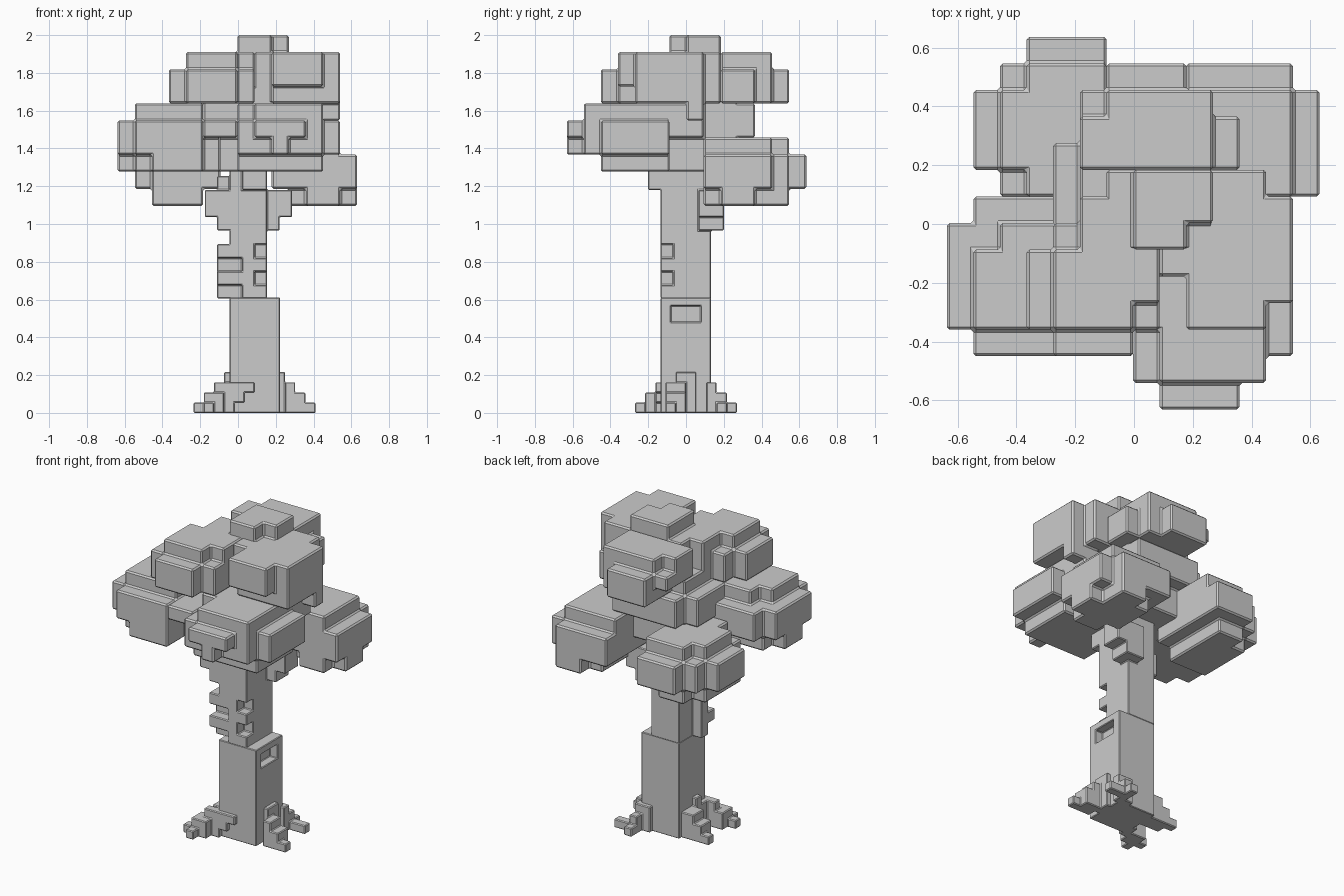
import bpy, bmesh

if "Cube" in bpy.data.objects:
    bpy.data.objects.remove(bpy.data.objects["Cube"])

def voxels(name, origin, cell, boxes, cuts=(), bevel=0.008):
    """Union of cell boxes (x0,x1,y0,y1,z0,z1), minus cuts, as one bevelled shell."""
    def fill(bs):
        return {(i, j, k) for a, b, c, d, e, f in bs
                for i in range(a, b) for j in range(c, d) for k in range(e, f)}
    cells = fill(boxes) - fill(cuts)
    bm = bmesh.new()
    verts = {}

    def vert(p):
        if p not in verts:
            verts[p] = bm.verts.new([o + c * n for o, c, n in zip(origin, cell, p)])
        return verts[p]
    for p in sorted(cells):
        for ax in range(3):
            for side in (0, 1):
                n = list(p)
                n[ax] += 2 * side - 1
                if tuple(n) in cells:
                    continue
                u, v = (ax + 1) % 3, (ax + 2) % 3
                quad = []
                for du, dv in ((0, 0), (1, 0), (1, 1), (0, 1)):
                    q = list(p)
                    q[ax] += side
                    q[u] += du
                    q[v] += dv
                    quad.append(vert(tuple(q)))
                bm.faces.new(quad if side else quad[::-1])
    me = bpy.data.meshes.new(name)
    bm.to_mesh(me)
    bm.free()
    ob = bpy.data.objects.new(name, me)
    bpy.context.collection.objects.link(ob)
    mod = ob.modifiers.new("edge_bevel", 'BEVEL')
    mod.width = bevel
    mod.segments = 1
    mod.limit_method = 'ANGLE'
    return ob

def leaves(name, boxes, cuts=()):
    return voxels(name, (-0.003, 0.003, 1.096), (0.0906, 0.0906, 0.0904), boxes, cuts, 0.009)

# Trunk: wide lower part with a hollow, narrower upper part with bark steps and branches
voxels("trunk_lower", (-0.044, -0.134, 0), (0.0532, 0.0532, 0.0436),
       [(0, 5, 0, 5, 0, 14)], [(4, 5, 1, 4, 11, 13)], 0.004)
voxels("trunk_upper", (-0.044, -0.134, 0.605), (0.066, 0.0668, 0.072),
       [(0, 3, 0, 4, 0, 11),
        (-1, 0, 1, 2, 0, 1), (-1, 0, 1, 2, 1, 4), (-1, 0, 0, 1, 3, 4), (-1, 0, 0, 1, 1, 2),
        (-1, 0, 0, 2, 5, 8), (-2, -1, 0, 2, 6, 8), (-1, 0, 1, 2, 7, 9),
        (3, 4, 3, 5, 5, 8), (4, 5, 3, 5, 6, 8), (2, 3, 4, 5, 5, 8),
        (1, 3, -1, 0, 8, 10)],
       [(2, 3, 0, 1, 3, 4), (2, 3, 0, 1, 1, 2), (0, 1, 0, 1, 2, 3), (0, 1, 0, 1, 0, 1)], 0.005)

# Roots stepping down around the base
voxels("roots", (-0.235, -0.27, 0), (0.0538, 0.054, 0.054),
       [(0, 2, 1, 2, 0, 1), (1, 2, 0, 1, 0, 1), (1, 3, 1, 3, 0, 2), (2, 6, 2, 3, 2, 3),
        (2, 5, 2, 3, 1, 2), (3, 4, 2, 4, 0, 3),
        (11, 12, 3, 4, 0, 1), (10, 11, 3, 5, 0, 2), (9, 10, 3, 5, 0, 3), (8, 9, 4, 6, 0, 4),
        (9, 11, 8, 9, 0, 1), (8, 9, 9, 10, 0, 1), (8, 9, 7, 9, 0, 2), (7, 9, 7, 8, 0, 3),
        (0, 1, 6, 7, 0, 1), (1, 2, 5, 7, 0, 2), (2, 4, 5, 7, 0, 3), (3, 4, 4, 5, 2, 4)],
       bevel=0.005)

# Lower foliage
leaves("foliage_back_left",
       [(-5, -1, 1, 6, 1, 3), (-6, -5, 2, 5, 1, 3), (-4, -1, 6, 7, 1, 3),
        (-5, -2, 1, 6, 0, 1), (-4, -1, 1, 6, 3, 4), (-5, -4, 2, 5, 3, 4)],
       [(-5, -4, 5, 6, 0, 1)])
leaves("foliage_back_right",
       [(2, 6, 1, 6, 1, 3), (6, 7, 1, 5, 1, 3), (4, 6, 1, 6, 0, 1), (6, 7, 2, 4, 0, 1),
        (3, 4, 2, 5, 0, 1), (2, 6, 1, 5, 3, 4)])

# Middle foliage
leaves("foliage_front_left",
       [(-6, -1, -4, 0, 2, 5), (-7, -6, -4, 0, 3, 5), (-6, -2, -5, -4, 3, 5),
        (-6, -1, 0, 1, 3, 5), (-7, -6, -3, -1, 2, 3), (-6, -2, -4, -1, 5, 6),
        (-5, -2, -5, -4, 2, 3), (-5, -1, -1, 0, 5, 6)],
       [(-2, -1, -4, -3, 2, 4)])
leaves("foliage_front_right",
       [(0, 5, -6, -1, 3, 6), (5, 6, -5, -1, 3, 5),
        (0, 5, -5, -1, 2, 3), (1, 4, -7, -6, 4, 5), (2, 3, -7, -6, 3, 4)],
       [(0, 1, -6, -4, 5, 6)])
leaves("foliage_centre",
       [(-2, 3, -2, 3, 2, 7), (-2, 3, 3, 4, 4, 6), (-3, -2, -1, 3, 4, 6),
        (3, 5, -2, 1, 4, 6), (-2, 0, -5, -2, 4, 5)])

# Upper foliage
leaves("foliage_top_left",
       [(-3, 1, -5, 0, 6, 8), (-4, -3, -4, -1, 6, 8), (-3, 0, -4, 0, 8, 9),
        (-2, 1, -3, 1, 6, 9)],
       [(0, 1, -5, -4, 6, 8), (-3, -2, -1, 0, 8, 9)])
leaves("foliage_top_right",
       [(2, 6, -3, 1, 6, 9), (2, 5, -4, -3, 7, 9), (1, 5, -3, 2, 6, 9),
        (4, 6, 0, 1, 5, 6)],
       [(1, 2, -3, -2, 6, 9)])
leaves("foliage_top_back",
       [(-2, 3, 2, 5, 7, 8), (-1, 3, 2, 5, 8, 9), (-1, 2, 2, 6, 6, 8),
        (3, 4, 2, 4, 6, 8), (-2, -1, 2, 4, 8, 9), (2, 3, 2, 5, 6, 7)])
leaves("foliage_crown",
       [(0, 2, -1, 2, 9, 10), (2, 3, 0, 2, 9, 10), (-1, 3, -1, 2, 6, 9)])
